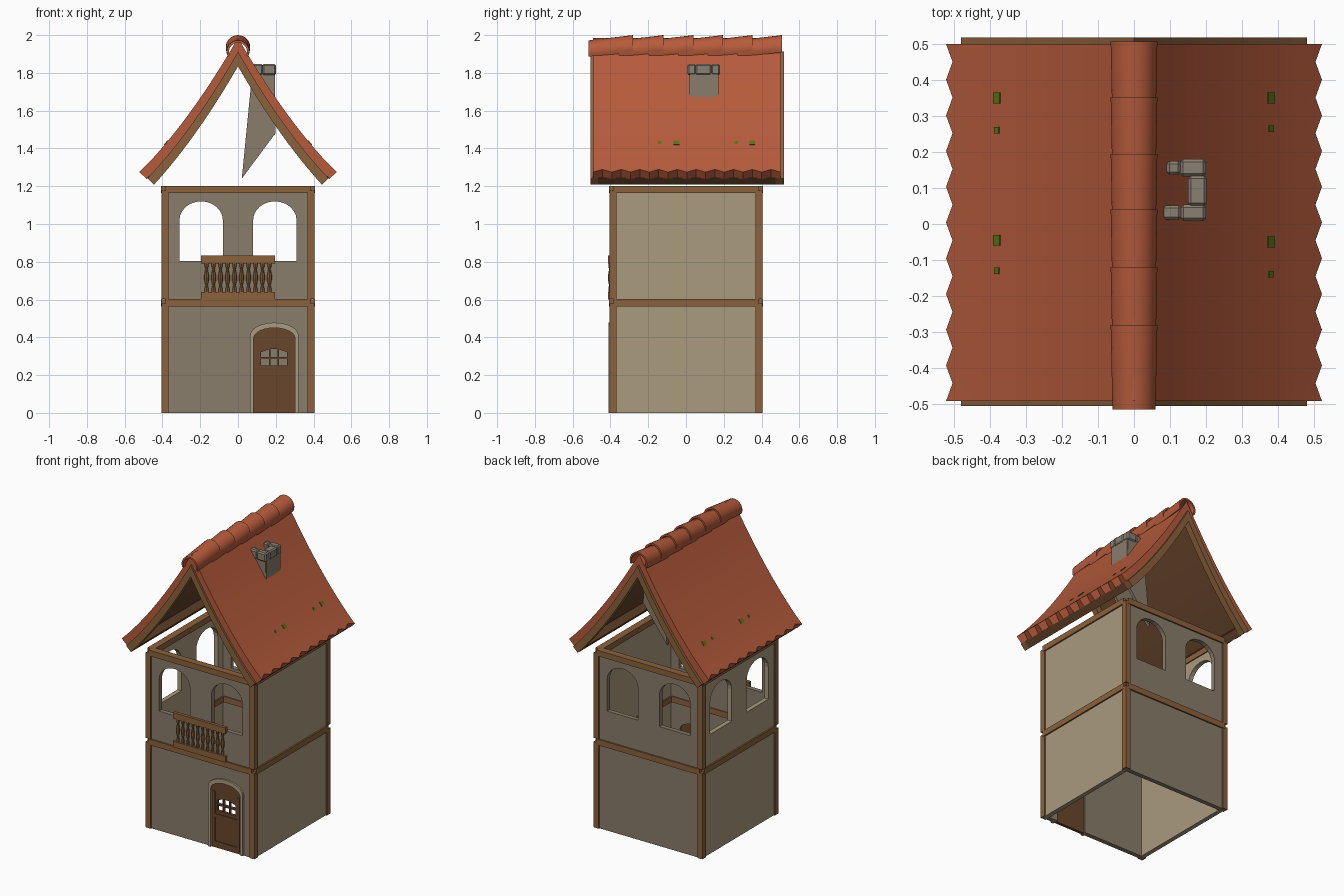
import bpy, bmesh, math
from mathutils import Matrix, Vector

if "Cube" in bpy.data.objects:
    bpy.data.objects.remove(bpy.data.objects["Cube"])


def material(name, rgb):
    m = bpy.data.materials.new(name)
    m.diffuse_color = (*rgb, 1)
    m.use_nodes = True
    m.node_tree.nodes["Principled BSDF"].inputs["Base Color"].default_value = m.diffuse_color
    return m


TILE = material("red roof tile", (0.47, 0.105, 0.045))
LIGHT = material("light plaster", (0.40, 0.325, 0.21))
GREY = material("grey plaster", (0.25, 0.205, 0.145))
WOOD = material("brown timber", (0.26, 0.12, 0.045))
DARK = material("dark timber", (0.138, 0.061, 0.025))
STONE = material("chimney stone", (0.25, 0.215, 0.165))
MOSS = material("green moss", (0.10, 0.17, 0.01))


def add(name, bm, mats, smooth=False):
    bmesh.ops.recalc_face_normals(bm, faces=bm.faces)
    me = bpy.data.meshes.new(name)
    bm.to_mesh(me)
    bm.free()
    for m in mats:
        me.materials.append(m)
    ob = bpy.data.objects.new(name, me)
    bpy.context.collection.objects.link(ob)
    if smooth:
        bpy.ops.object.select_all(action='DESELECT')
        ob.select_set(True)
        bpy.context.view_layer.objects.active = ob
        bpy.ops.object.shade_smooth_by_angle(angle=math.radians(35))
    return ob


def box(name, x, y, z, mat, bevel=0.0, rot=0.0):
    bm = bmesh.new()
    bmesh.ops.create_cube(bm, size=1)
    bm.transform(Matrix.Diagonal((x[1] - x[0], y[1] - y[0], z[1] - z[0], 1)))
    if bevel:
        bmesh.ops.bevel(bm, geom=bm.edges[:], offset=bevel, segments=1, affect='EDGES')
    bm.transform(Matrix.Translation((sum(x) / 2, sum(y) / 2, sum(z) / 2)) @ Matrix.Rotation(rot, 4, 'Y'))
    return add(name, bm, [mat])


def plate(name, outlines, thick, mat, loc, turn=0.0):
    """Upright sheet from outlines in (across, up); inner outlines become holes."""
    cu = bpy.data.curves.new(name, 'CURVE')
    cu.dimensions, cu.fill_mode, cu.extrude = '2D', 'BOTH', thick / 2
    for pts in outlines:
        s = cu.splines.new('POLY')
        s.points.add(len(pts) - 1)
        for p, (u, v) in zip(s.points, pts):
            p.co = (u, v, 0, 1)
        s.use_cyclic_u = True
    tmp = bpy.data.objects.new(name + "_outline", cu)
    bpy.context.collection.objects.link(tmp)
    bpy.context.view_layer.update()
    me = bpy.data.meshes.new_from_object(tmp.evaluated_get(bpy.context.evaluated_depsgraph_get()))
    bm = bmesh.new()
    bm.from_mesh(me)
    bpy.data.objects.remove(tmp)
    bmesh.ops.remove_doubles(bm, verts=bm.verts, dist=1e-5)
    for f in bm.faces:
        f.smooth, f.material_index = False, 0
    bm.transform(Matrix.Translation(loc) @ Matrix.Rotation(turn, 4, 'Z') @ Matrix.Rotation(math.pi / 2, 4, 'X'))
    return add(name, bm, [mat])


def shell(name, lo, hi, mats, close_end=True, smooth=False):
    """Solid between two point grids; underside takes the last material."""
    bm = bmesh.new()
    a, b = ([[bm.verts.new(p) for p in row] for row in g] for g in (lo, hi))
    n, m = len(a), len(a[0])
    for j in range(n - 1):
        for i in range(m - 1):
            bm.faces.new((b[j][i], b[j][i + 1], b[j + 1][i + 1], b[j + 1][i]))
            f = bm.faces.new((a[j][i], a[j + 1][i], a[j + 1][i + 1], a[j][i + 1]))
            f.material_index = len(mats) - 1
        for i in ((0, m - 1) if close_end else (0,)):
            bm.faces.new((a[j][i], a[j + 1][i], b[j + 1][i], b[j][i]))
    for j in (0, n - 1):
        for i in range(m - 1):
            bm.faces.new((a[j][i], a[j][i + 1], b[j][i + 1], b[j][i]))
    return add(name, bm, mats, smooth)


def rect(x0, x1, z0, z1):
    return [(x0, z0), (x0, z1), (x1, z1), (x1, z0)]


def arch(x0, x1, z0, spring, top, n=12):
    c, r = (x0 + x1) / 2, (x1 - x0) / 2
    arc = [(c - r * math.cos(math.pi * k / n), spring + (top - spring) * math.sin(math.pi * k / n))
           for k in range(n + 1)]
    return [(x0, z0)] + arc + [(x1, z0)]


# walls: door wall, plain walls, window walls
LOW, UP = rect(-.39, .39, 0, .578), rect(-.39, .39, .598, 1.18)
WINDOWS = [arch(-.31, -.08, .805, 1.02, 1.12), arch(.08, .31, .805, 1.02, 1.12)]
DOORWAY = arch(.083, .302, 0, .395, .45)
Q = math.pi / 2
plate("front_wall_lower", [[(-.39, 0)] + DOORWAY + [(.39, 0), (.39, .578), (-.39, .578)]], .03, GREY, (0, -.382, 0))
plate("back_wall_lower", [LOW], .03, GREY, (0, .382, 0))
plate("front_wall_upper", [UP] + WINDOWS, .03, GREY, (0, -.382, 0))
plate("back_wall_upper", [UP] + WINDOWS, .03, GREY, (0, .382, 0))
plate("left_wall_lower", [LOW], .03, LIGHT, (-.382, 0, 0), Q)
plate("left_wall_upper", [UP] + WINDOWS, .03, LIGHT, (-.382, 0, 0), Q)
plate("right_wall_lower", [LOW], .03, LIGHT, (.382, 0, 0), Q)
plate("right_wall_upper", [UP], .03, LIGHT, (.382, 0, 0), Q)

# timber frame: corner posts and beam rings
for sx in (-1, 1):
    for sy in (-1, 1):
        for z0, z1 in ((0, .578), (.603, 1.178)):
            box("corner_post", sorted((sx * .368, sx * .405)), sorted((sy * .368, sy * .405)), (z0, z1), WOOD)
for z in ((.563, .602), (1.163, 1.202)):
    for s in (-1, 1):
        side = sorted((s * .36, s * .407))
        box("cross_beam", (-.385, .385), side, z, WOOD)
        box("side_beam", side, (-.385, .385), z, WOOD)

# door with open panes, planks and arched surround
panes = [rect(.172, .21, .25, .287), rect(.172, .21, .297, .338)]
for s in (-1, 1):
    a, b = .191 + s * .027, .191 + s * .068
    panes += [[(a, .25), (a, .287), (b, .287), (b, .25)], [(a, .297), (a, .336), (b, .322), (b, .297)]]
plate("door", [DOORWAY] + panes, .02, DARK, (0, -.388, 0))
for x0, x1, z0, z1 in ((.09, .11, .02, .38), (.275, .295, .02, .38), (.11, .275, .02, .045), (.11, .275, .205, .23)):
    box("door_rail", (x0, x1), (-.403, -.396), (z0, z1), DARK)
plate("door_surround", [arch(.064, .321, 0, .41, .478) + DOORWAY[::-1]], .035, LIGHT, (0, -.392, 0))

# balcony railing with turned balusters
for z0, z1 in ((.6, .64), (.792, .833)):
    box("balcony_rail", (-.195, .195), (-.414, -.392), (z0, z1), WOOD)
PROFILE = ((.63, .010), (.66, .010), (.675, .006), (.70, .012), (.725, .013), (.76, .006), (.775, .010), (.80, .010))
for k in range(10):
    x = (k - 4.5) * .037
    bm = bmesh.new()
    rings = [[bm.verts.new((x + r * math.cos(a * math.pi / 4), -.402 + r * .9 * math.sin(a * math.pi / 4), z))
              for a in range(8)] for z, r in PROFILE]
    for p, q in zip(rings, rings[1:]):
        for a in range(8):
            bm.faces.new((p[a], p[a - 1], q[a - 1], q[a]))
    add("baluster", bm, [WOOD], True)


# sagging roof: inner, middle and outer slope lines
def slope(x0, z0, z1, sag):
    return lambda t: (x0 * (1 - t), z0 + (z1 - z0) * t - 4 * sag * t * (1 - t))


INNER = slope(.445, 1.208, 1.835, .036)
MIDDLE = slope(.48, 1.242, 1.912, .042)
OUTER = slope(.513, 1.282, 1.985, .046)
TS = [i / 12 for i in range(13)]


def sheet(fn, ys, ts, teeth=0.0):
    g = []
    for j, y in enumerate(ys):
        row = []
        for t in ts:
            x, z = fn(t)
            if t == 0:
                x, z = x + teeth * (-1) ** j, z - teeth * .8 * (-1) ** j
            row.append((x, y, z))
        g.append(row)
    return g


def mirrored(ob):
    ob.modifiers.new("mirror", 'MIRROR')


ROWS = [-.492 + .992 * j / 20 for j in range(21)]
mirrored(shell("roof_tiles", sheet(MIDDLE, ROWS, TS, .004), sheet(OUTER, ROWS, TS, .009), [TILE, DARK], False, True))
for y0, y1 in ((-.505, -.465), (.475, .518)):
    mirrored(shell("barge_board", sheet(INNER, (y0, y1), TS), sheet(MIDDLE, (y0, y1), TS), [WOOD], False))
EAVE = [0, .04, .08]
mirrored(shell("eave_board", sheet(INNER, (-.465, .475), EAVE), sheet(MIDDLE, (-.465, .475), EAVE), [DARK]))

# overlapping ridge tiles
for end in (-.28, -.12, .04, .195, .352, .507):
    grids = []
    for thick in (.012, 0):
        grids.append([[((r - thick) * math.cos(a), y, zc + (r - thick) * math.sin(a))
                       for a in (math.radians(-25 + 230 * k / 16) for k in range(17))]
                      for y, r, zc in ((end - .235, .06, 1.912), (end, .065, 1.935))])
    shell("ridge_tile", grids[0], grids[1], [TILE], True, True)

# hollow chimney shaft and loose cap stones
SHAFT = [(.02, 1.24), (.198, 1.48), (.194, 1.80), (.075, 1.80)]
for y in (.027, .163):
    plate("chimney_side", [SHAFT], .02, GREY, (0, y, 0))
box("chimney_outer_face", (.18, .197), (.02, .17), (1.47, 1.80), GREY)
for x, y in (((.09, .13), (.137, .175)), ((.128, .2), (.132, .18)), ((.15, .202), (.05, .134)),
             ((.068, .132), (.012, .052)), ((.13, .2), (.008, .054))):
    box("chimney_cap_stone", x, y, (1.788, 1.846), STONE, .008)

# moss patches lying on the slopes
for sx, spots in ((-1, (.35, .26, -.045, -.13)), (1, (.35, .265, -.05, -.14))):
    for k, y in enumerate(spots):
        t = 1 - .38 / .513
        x, z = OUTER(t)
        (xa, za), (xb, zb) = OUTER(t - .05), OUTER(t + .05)
        ang = math.atan2(zb - za, xa - xb) * sx
        w = .015 if k % 2 == 0 else .009
        box("moss_patch", (sx * x - w, sx * x + w), (y - w, y + w), (z - .003, z + .004), MOSS, 0, ang)
